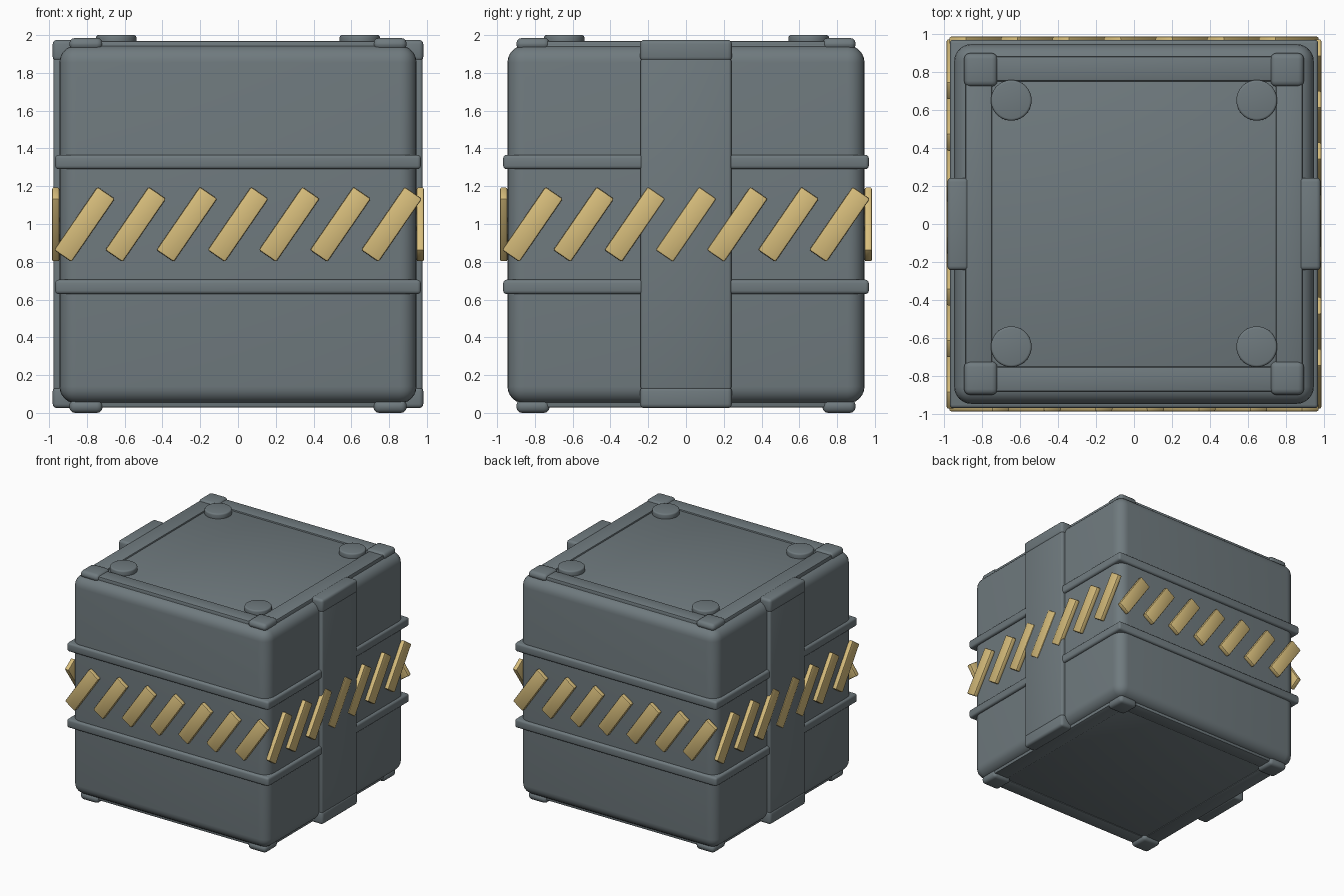
import bpy
from math import radians, pi
from mathutils import Matrix, Vector

cube = bpy.data.objects.get("Cube")
if cube:
    bpy.data.objects.remove(cube, do_unlink=True)


def material(name, colour):
    m = bpy.data.materials.new(name)
    m.use_nodes = True
    m.diffuse_color = (*colour, 1)
    m.node_tree.nodes["Principled BSDF"].inputs["Base Color"].default_value = (*colour, 1)
    return m


grey = material("slate grey", (0.16, 0.195, 0.21))
gold = material("hazard gold", (0.68, 0.51, 0.2))


def finish(name, mat, bevel, segments):
    """Name, colour, bevel and smooth the active object."""
    ob = bpy.context.object
    ob.name = ob.data.name = name
    ob.data.materials.append(mat)
    mod = ob.modifiers.new("Bevel", "BEVEL")
    mod.width, mod.segments = bevel, segments
    mod.limit_method = "ANGLE"
    bpy.ops.object.modifier_apply(modifier=mod.name)
    bpy.ops.object.shade_smooth_by_angle(angle=radians(40))
    return ob


def box(name, low, high, bevel=0.02, segments=3, mat=grey):
    low, high = Vector(low), Vector(high)
    bpy.ops.mesh.primitive_cube_add(size=1, location=(low + high) / 2)
    bpy.context.object.scale = high - low
    bpy.ops.object.transform_apply(location=False, rotation=False)
    return finish(name, mat, bevel, segments)


# Rounded body with the raised lid and base panel
box("body", (-0.945, -0.945, 0.05), (0.945, 0.945, 1.945), 0.09, 6)
box("end_panel", (-0.885, -0.88, 0.035), (0.885, 0.88, 1.957), 0.01, 2)

# Ribs running around the body
for name, z in (("lower_rib", 0.667), ("upper_rib", 1.328)):
    box(name, (-0.968, -0.968, z - 0.038), (0.968, 0.968, z + 0.038), 0.018)

# Low rails and corner pads on the lid and base
for end, low, high, pad_low, pad_high in (
        ("lid", 1.92, 1.97, 1.92, 1.985), ("base", 0.028, 0.08, 0, 0.07)):
    for s in (-1, 1):
        box(end + "_rail", (-0.8, s * 0.815 - 0.065, low), (0.8, s * 0.815 + 0.065, high), 0.01, 2)
        box(end + "_side_rail", (s * 0.815 - 0.07, -0.8, low), (s * 0.815 + 0.07, 0.8, high), 0.01, 2)
        for t in (-1, 1):
            x, y = s * 0.805, t * 0.81
            box(end + "_corner_pad", (x - 0.088, y - 0.088, pad_low),
                (x + 0.088, y + 0.088, pad_high), 0.03)

# Round studs on the lid
for x in (-0.645, 0.645):
    for y in (-0.645, 0.65):
        bpy.ops.mesh.primitive_cylinder_add(vertices=40, radius=0.107, depth=0.06, location=(x, y, 1.97))
        finish("lid_stud", grey, 0.012, 3)

# Side straps with a clasp at each end
for s in (-1, 1):
    inner, outer = sorted((s * 0.90, s * 0.977))
    box("side_strap", (inner, -0.24, 0.12), (outer, 0.24, 1.88), 0.015)
    inner, outer = sorted((s * 0.868, s * 0.981))
    for low, high in ((0.025, 0.138), (1.862, 1.975)):
        box("strap_clasp", (inner, -0.243, low), (outer, 0.243, high), 0.022)

# Slanted hazard bars, seven on each of the four sides
for side in range(4):
    turn = Matrix.Rotation(side * pi / 2, 4, "Z")
    for i in range(7):
        bar = box("hazard_bar", (-0.056, -0.02, -0.203), (0.056, 0.02, 0.203), 0.01, 2, gold)
        place = Matrix.Translation((0.271 * (i - 3), -0.965, 0.998))
        bar.matrix_world = turn @ place @ Matrix.Rotation(radians(34.5), 4, "Y")
